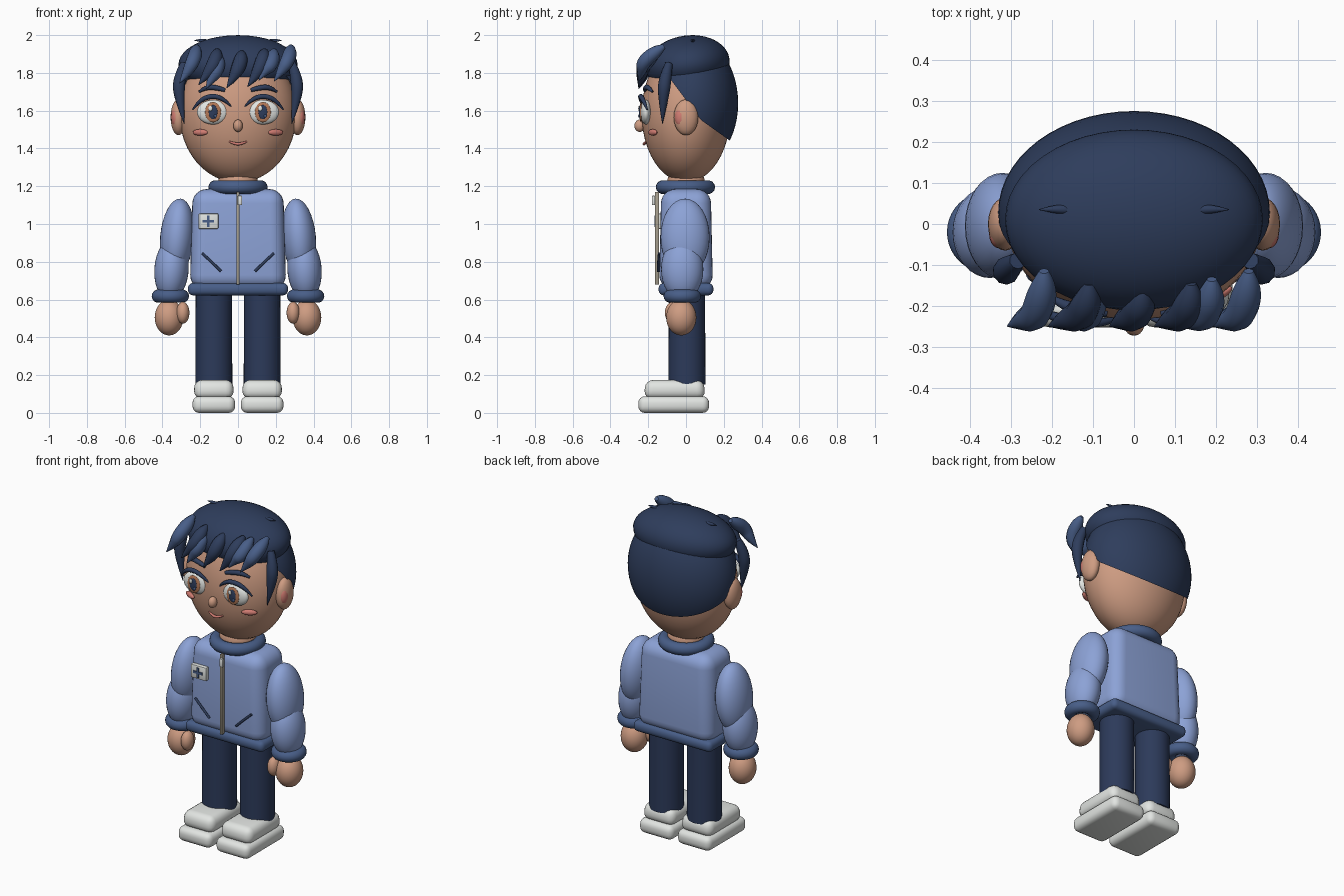
import bpy, bmesh, math
from mathutils import Matrix, Vector, Euler

if "Cube" in bpy.data.objects:
    bpy.data.objects.remove(bpy.data.objects["Cube"])


def material(name, r, g, b):
    m = bpy.data.materials.new(name)
    lin = [((c / 255 + 0.055) / 1.055) ** 2.4 for c in (r, g, b)]
    m.diffuse_color = (*lin, 1)
    m.use_nodes = True
    m.node_tree.nodes["Principled BSDF"].inputs["Base Color"].default_value = m.diffuse_color
    return m


SKIN = material("skin", 206, 156, 130)
JACKET = material("jacket blue", 140, 162, 214)
TRIM = material("trim blue", 72, 94, 136)
NAVY = material("hair navy", 46, 61, 92)
PANTS = material("trouser navy", 44, 58, 90)
WHITE = material("white", 226, 229, 226)
METAL = material("zip metal", 165, 157, 140)
BLUSH = material("blush", 208, 124, 114)
IRIS = material("iris brown", 182, 122, 88)


def finish(o, name, mat):
    o.name = name
    o.data.materials.clear()
    o.data.materials.append(mat)
    bpy.ops.object.select_all(action='DESELECT')
    o.select_set(True)
    bpy.context.view_layer.objects.active = o
    bpy.ops.object.shade_smooth_by_angle(angle=math.radians(40))
    return o


def from_bmesh(bm, name, mat):
    me = bpy.data.meshes.new(name)
    bm.to_mesh(me)
    bm.free()
    o = bpy.data.objects.new(name, me)
    bpy.context.collection.objects.link(o)
    return finish(o, name, mat)


def ellipsoid(name, loc, r, mat, rot=(0, 0, 0), seg=32, cuts=()):
    bm = bmesh.new()
    m = Matrix.LocRotScale(Vector(loc), Euler([math.radians(a) for a in rot]), Vector(r))
    bmesh.ops.create_uvsphere(bm, u_segments=seg, v_segments=seg // 2, radius=1, matrix=m)
    # each cut keeps the side its normal points to
    for co, no in cuts:
        bmesh.ops.bisect_plane(bm, geom=bm.verts[:] + bm.edges[:] + bm.faces[:],
                               plane_co=co, plane_no=no, clear_inner=True)
    return from_bmesh(bm, name, mat)


def box(name, loc, size, mat, bevel=0.0, taper=(1, 1), rot=(0, 0, 0), seg=4):
    bm = bmesh.new()
    bmesh.ops.create_cube(bm, size=1)
    for v in bm.verts:
        if v.co.z > 0:
            v.co.x *= taper[0]
            v.co.y *= taper[1]
        v.co = Vector([a * b for a, b in zip(v.co, size)])
    if bevel:
        bmesh.ops.bevel(bm, geom=bm.edges[:], offset=bevel, segments=seg,
                        profile=0.5, affect='EDGES')
    e = Euler([math.radians(a) for a in rot])
    bm.transform(Matrix.LocRotScale(Vector(loc), e, None))
    return from_bmesh(bm, name, mat)


def torus(name, loc, major, minor, mat, scale=(1, 1, 1)):
    bpy.ops.mesh.primitive_torus_add(location=loc, major_radius=major, minor_radius=minor,
                                     major_segments=40, minor_segments=14)
    o = bpy.context.object
    o.scale = scale
    return finish(o, name, mat)


def tube(name, pts, radii, mat):
    cu = bpy.data.curves.new(name, 'CURVE')
    cu.dimensions = '3D'
    cu.bevel_depth = 1.0
    cu.bevel_resolution = 3
    cu.use_fill_caps = True
    sp = cu.splines.new('NURBS')
    sp.points.add(len(pts) - 1)
    for p, co, r in zip(sp.points, pts, radii):
        p.co = (*co, 1)
        p.radius = r
    sp.order_u = 3
    sp.use_endpoint_u = True
    sp.resolution_u = 8
    o = bpy.data.objects.new(name, cu)
    bpy.context.collection.objects.link(o)
    bpy.ops.object.select_all(action='DESELECT')
    o.select_set(True)
    bpy.context.view_layer.objects.active = o
    bpy.ops.object.convert(target='MESH')
    return finish(bpy.context.object, name, mat)


# Head, neck and central face features
ellipsoid("head", (0, 0, 1.585), (0.31, 0.235, 0.365), SKIN, seg=48)
ellipsoid("neck", (0, 0, 1.22), (0.105, 0.1, 0.09), SKIN)
ellipsoid("nose", (0, -0.245, 1.52), (0.025, 0.028, 0.033), SKIN, seg=20)
tube("mouth", [(-0.047, -0.211, 1.437), (-0.02, -0.222, 1.424), (0.02, -0.222, 1.424),
               (0.047, -0.211, 1.437)], [0.004, 0.008, 0.008, 0.004], BLUSH)

# Hair: back shell trimmed along the hairline, and a flatter crown
a, b, c = Vector((0, -0.1, 1.79)), Vector((0, 0.08, 1.55)), Vector((0, 0.22, 1.45))
hairline = [(p, (0, -(q - p).z, (q - p).y)) for p, q in ((a, b), (b, c))]
ellipsoid("hair_back", (0, 0.028, 1.64), (0.332, 0.248, 0.35), NAVY, seg=56, cuts=hairline)
ellipsoid("hair_crown", (0, 0.01, 1.845), (0.315, 0.222, 0.153), NAVY, rot=(8, 0, 0), seg=48)

# Fringe: tufts given as top x, top y, top z, sideways sweep, tip z, colour
tufts = [(-0.22, -0.13, 1.93, -0.09, 1.745, TRIM), (-0.11, -0.16, 1.91, -0.10, 1.735, NAVY),
         (-0.10, -0.17, 1.88, -0.07, 1.715, TRIM), (0.02, -0.17, 1.90, -0.08, 1.72, NAVY),
         (0.14, -0.16, 1.91, -0.09, 1.725, NAVY), (0.19, -0.15, 1.91, -0.08, 1.76, TRIM),
         (0.28, -0.13, 1.93, -0.09, 1.755, TRIM)]
for i, (x, y, z, dx, tip, mat) in enumerate(tufts):
    tube(f"fringe_tuft_{i + 1}",
         [(x, y + 0.015, z + 0.01), (x, y - 0.02, z - 0.01), (x + dx * 0.2, -0.225, z - 0.07),
          (x + dx * 0.6, -0.235, tip + 0.05), (x + dx, -0.25, tip)],
         [0.012, 0.036, 0.04, 0.026, 0.001], mat)

for s, side in ((-1, "left"), (1, "right")):
    # Side lock and small crown wisp
    tube(f"side_lock_{side}",
         [(s * 0.285, -0.09, 1.85), (s * 0.31, -0.11, 1.78), (s * 0.315, -0.12, 1.68),
          (s * 0.285, -0.125, 1.53)], [0.02, 0.034, 0.032, 0.001], NAVY)
    tube(f"crown_wisp_{side}",
         [(s * 0.165, 0.035, 1.965), (s * 0.19, 0.037, 1.973), (s * 0.232, 0.035, 1.972)],
         [0.012, 0.012, 0.001], NAVY)
    # Ear
    ellipsoid(f"ear_{side}", (s * 0.315, 0, 1.565), (0.042, 0.065, 0.095), SKIN, seg=24)
    ellipsoid(f"inner_ear_{side}", (s * 0.328, -0.025, 1.565), (0.026, 0.035, 0.055), BLUSH, seg=20)
    # Eye: white, iris, pupil and glints in thin layers
    x = s * 0.132
    ellipsoid(f"eye_white_{side}", (x, -0.212, 1.592), (0.085, 0.03, 0.065), WHITE)
    ellipsoid(f"iris_{side}", (x, -0.238, 1.592), (0.042, 0.008, 0.054), IRIS, seg=24)
    ellipsoid(f"pupil_{side}", (x, -0.243, 1.592), (0.024, 0.007, 0.038), NAVY, seg=20)
    ellipsoid(f"glint_{side}", (x - 0.014, -0.249, 1.612), (0.011, 0.004, 0.014), WHITE, seg=12)
    ellipsoid(f"small_glint_{side}", (x + 0.012, -0.249, 1.572), (0.007, 0.004, 0.009), TRIM, seg=12)
    # Upper lash and eyebrow
    tube(f"lash_{side}",
         [(s * 0.24, -0.205, 1.605), (s * 0.205, -0.225, 1.655), (s * 0.132, -0.242, 1.682),
          (s * 0.065, -0.24, 1.655), (s * 0.035, -0.228, 1.62)],
         [0.004, 0.012, 0.014, 0.01, 0.003], NAVY)
    tube(f"eyebrow_{side}",
         [(s * 0.205, -0.178, 1.70), (s * 0.17, -0.2, 1.725), (s * 0.11, -0.215, 1.722),
          (s * 0.068, -0.217, 1.708)], [0.006, 0.014, 0.015, 0.01], NAVY)
    ellipsoid(f"cheek_blush_{side}", (s * 0.2, -0.176, 1.485), (0.045, 0.014, 0.017), BLUSH,
              rot=(0, 0, s * 28), seg=20)

    # Sleeve, cuff and hand
    ellipsoid(f"upper_sleeve_{side}", (s * 0.322, -0.005, 0.93), (0.09, 0.13, 0.205), JACKET,
              rot=(0, -s * 5, 0))
    ellipsoid(f"lower_sleeve_{side}", (s * 0.352, -0.02, 0.76), (0.091, 0.112, 0.165), JACKET,
              rot=(0, -s * 4, 0))
    torus(f"cuff_{side}", (s * 0.358, -0.02, 0.618), 0.064, 0.035, TRIM)
    ellipsoid(f"hand_{side}", (s * 0.365, -0.025, 0.505), (0.076, 0.08, 0.095), SKIN)
    ellipsoid(f"thumb_{side}", (s * 0.292, -0.07, 0.53), (0.035, 0.042, 0.058), SKIN, seg=20)

    # Trouser leg
    bm = bmesh.new()
    bmesh.ops.create_cone(bm, cap_ends=True, segments=32, radius1=0.098, radius2=0.096, depth=0.5,
                          matrix=Matrix.Translation((s * 0.128, 0.005, 0.40)))
    from_bmesh(bm, f"trouser_leg_{side}", PANTS)
    # Shoe
    box(f"shoe_sole_{side}", (s * 0.128, -0.065, 0.044), (0.226, 0.375, 0.088), WHITE, 0.035)
    box(f"shoe_upper_{side}", (s * 0.128, -0.06, 0.125), (0.212, 0.325, 0.1), WHITE, 0.042,
        taper=(0.97, 0.95))
    # Slanted pocket
    tube(f"pocket_{side}", [(s * 0.19, -0.142, 0.845), (s * 0.14, -0.147, 0.8),
                            (s * 0.09, -0.147, 0.75)], [0.007] * 3, NAVY)

# Jacket body, hem and collar
box("jacket_body", (0, 0, 0.92), (0.51, 0.285, 0.53), JACKET, 0.075, taper=(0.94, 0.92), seg=6)
box("jacket_hem", (0, 0, 0.655), (0.53, 0.29, 0.066), TRIM, 0.028)
torus("collar", (0, -0.003, 1.195), 0.121, 0.036, TRIM)

# Zip with pull tab
box("zip", (0, -0.153, 0.925), (0.016, 0.022, 0.49), METAL, 0.003, seg=2)
box("zip_pull", (0.01, -0.172, 1.125), (0.024, 0.016, 0.05), WHITE, 0.004, seg=2)

# Chest badge with cross
box("badge", (-0.157, -0.146, 1.015), (0.105, 0.028, 0.082), WHITE, 0.006, seg=2)
box("badge_cross_bar", (-0.157, -0.162, 1.015), (0.06, 0.008, 0.014), TRIM)
box("badge_cross_post", (-0.157, -0.162, 1.015), (0.014, 0.009, 0.06), TRIM)
